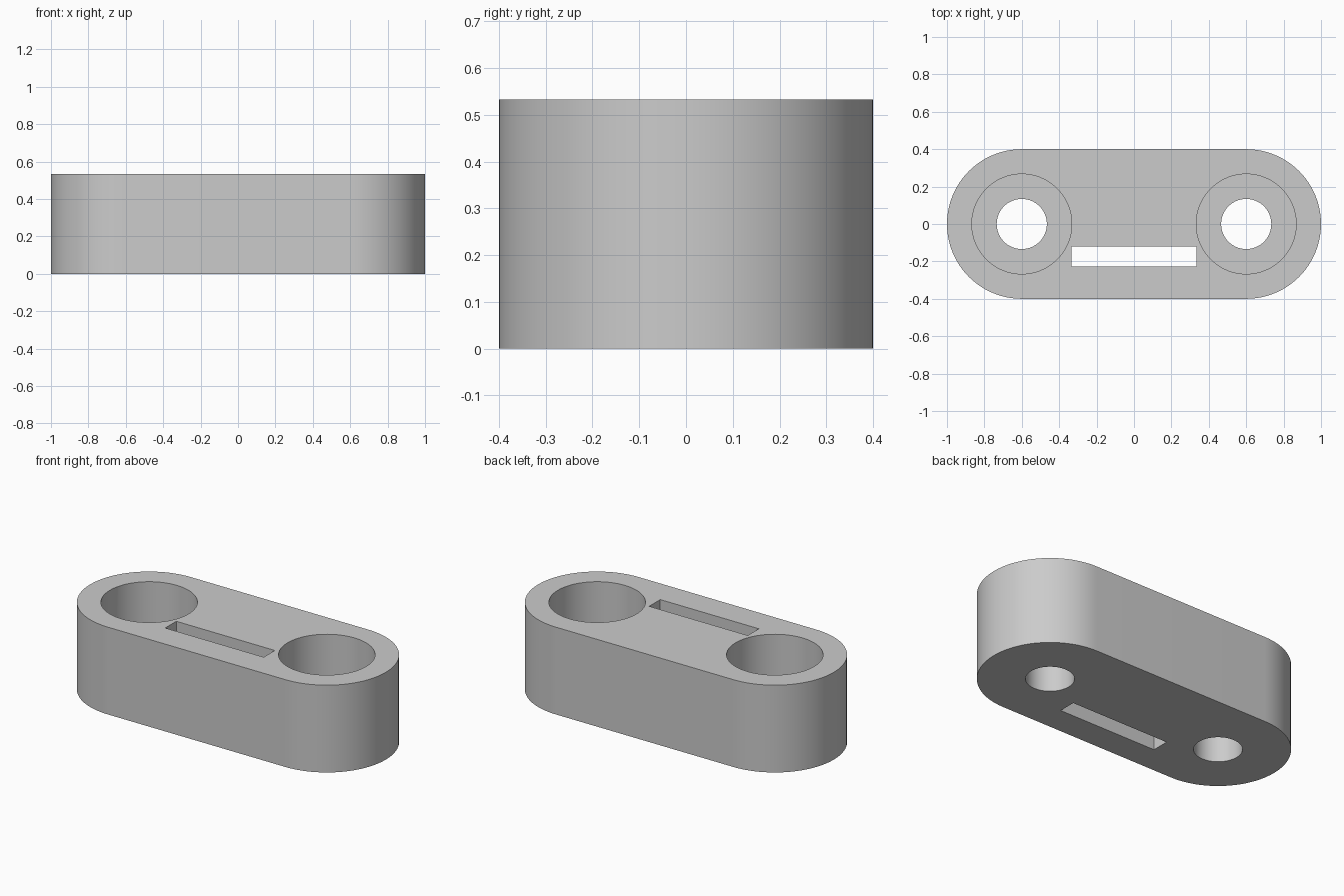
import bpy
import bmesh
from math import cos, sin, pi

HEIGHT = 0.533
SEGMENTS = 96
HOLE_X = 0.6

if "Cube" in bpy.data.objects:
    bpy.data.objects.remove(bpy.data.objects["Cube"])

grey = bpy.data.materials.new("light grey")
grey.use_nodes = True
colour = (0.6, 0.6, 0.6, 1)
grey.diffuse_color = colour
grey.node_tree.nodes["Principled BSDF"].inputs["Base Color"].default_value = colour


def prism(name, points, bottom, top):
    """Extrude a closed outline upwards into a solid."""
    bm = bmesh.new()
    face = bm.faces.new([bm.verts.new((x, y, bottom)) for x, y in points])
    extruded = bmesh.ops.extrude_face_region(bm, geom=[face])["geom"]
    verts = [v for v in extruded if isinstance(v, bmesh.types.BMVert)]
    bmesh.ops.translate(bm, verts=verts, vec=(0, 0, top - bottom))
    bmesh.ops.recalc_face_normals(bm, faces=bm.faces)
    mesh = bpy.data.meshes.new(name)
    bm.to_mesh(mesh)
    bm.free()
    mesh.materials.append(grey)
    obj = bpy.data.objects.new(name, mesh)
    bpy.context.collection.objects.link(obj)
    return obj


def arc(cx, radius, start, sweep, steps):
    angles = [start + sweep * i / steps for i in range(steps + 1)]
    return [(cx + radius * cos(a), radius * sin(a)) for a in angles]


def circle(cx, radius):
    return arc(cx, radius, 0, 2 * pi, SEGMENTS)[:-1]


# Body with rounded ends
half = SEGMENTS // 2
outline = arc(HOLE_X, 0.4, -pi / 2, pi, half) + arc(-HOLE_X, 0.4, pi / 2, pi, half)
body = prism("body", outline, 0, HEIGHT)

# Stepped screw holes and the strap slot
cutters = []
for side, x in (("left", HOLE_X), ("right", -HOLE_X)):
    cutters.append(prism(side + "_screw_hole", circle(x, 0.134), -0.1, HEIGHT + 0.1))
    cutters.append(prism(side + "_counterbore", circle(x, 0.267), HEIGHT - 0.3, HEIGHT + 0.1))
slot = [(-0.333, -0.227), (0.333, -0.227), (0.333, -0.12), (-0.333, -0.12)]
cutters.append(prism("slot", slot, -0.1, HEIGHT + 0.1))

bpy.context.view_layer.objects.active = body
for cutter in cutters:
    cut = body.modifiers.new(cutter.name, "BOOLEAN")
    cut.operation = "DIFFERENCE"
    cut.solver = "EXACT"
    cut.object = cutter
    bpy.ops.object.modifier_apply(modifier=cut.name)
for cutter in cutters:
    bpy.data.objects.remove(cutter)

# Smooth walls with sharp rims
bpy.ops.object.select_all(action="DESELECT")
body.select_set(True)
bpy.ops.object.shade_smooth_by_angle(angle=pi / 6)
